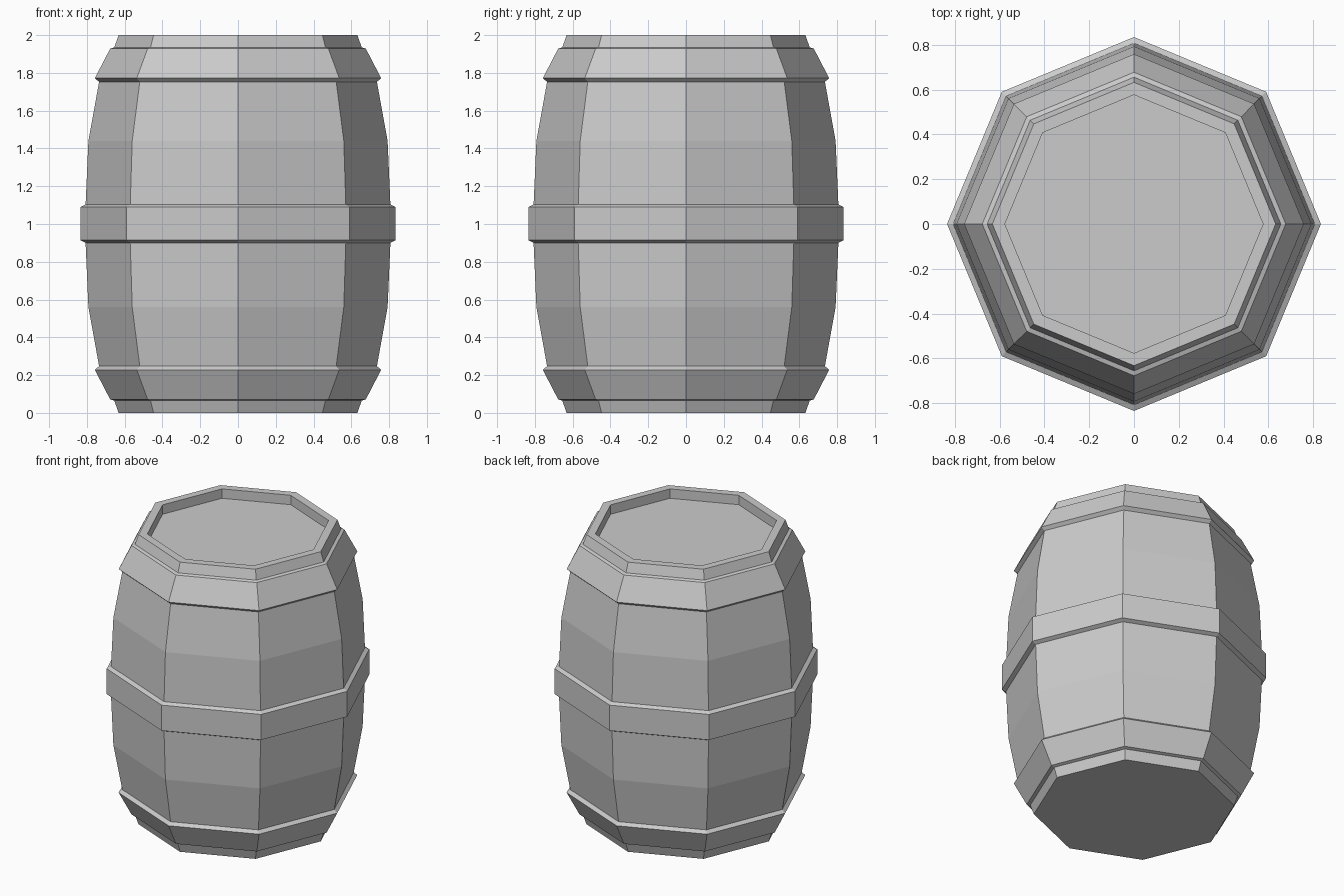
import bpy, bmesh
from math import cos, sin, tau

if "Cube" in bpy.data.objects:
    bpy.data.objects.remove(bpy.data.objects["Cube"])

SIDES = 8


def lathe(name, profile, closed=False):
    """Spin an (r, z) profile around z into flat octagonal rings."""
    bm = bmesh.new()
    rings = [[bm.verts.new((r * cos(tau * i / SIDES), r * sin(tau * i / SIDES), z))
              for i in range(SIDES)] for r, z in profile]
    pairs = list(zip(rings, rings[1:]))
    if closed:
        pairs.append((rings[-1], rings[0]))
    else:
        bm.faces.new(rings[0][::-1])
        bm.faces.new(rings[-1])
    for a, b in pairs:
        for i in range(SIDES):
            j = (i + 1) % SIDES
            bm.faces.new((a[i], a[j], b[j], b[i]))
    bmesh.ops.recalc_face_normals(bm, faces=bm.faces)
    mesh = bpy.data.meshes.new(name)
    bm.to_mesh(mesh)
    bm.free()
    obj = bpy.data.objects.new(name, mesh)
    bpy.context.collection.objects.link(obj)
    return obj


# Bulging barrel body, mirrored about mid height, with a recessed lid
half = [(0.632, 0), (0.655, 0.065), (0.735, 0.245), (0.792, 0.56), (0.807, 0.9)]
upper = [(r, 2 - z) for r, z in reversed(half)]
lathe("barrel_body", half + upper + [(0.576, 2), (0.576, 1.935)])

# Sloped end hoops
hoop = [(0.655, 0.065), (0.677, 0.072), (0.758, 0.228), (0.735, 0.248)]
lathe("bottom_hoop", hoop, closed=True)
lathe("top_hoop", [(r, 2 - z) for r, z in hoop], closed=True)

# Middle hoop with bevelled edges
lathe("middle_hoop", [(0.806, 0.9), (0.834, 0.914), (0.834, 1.09), (0.806, 1.104)],
      closed=True)
